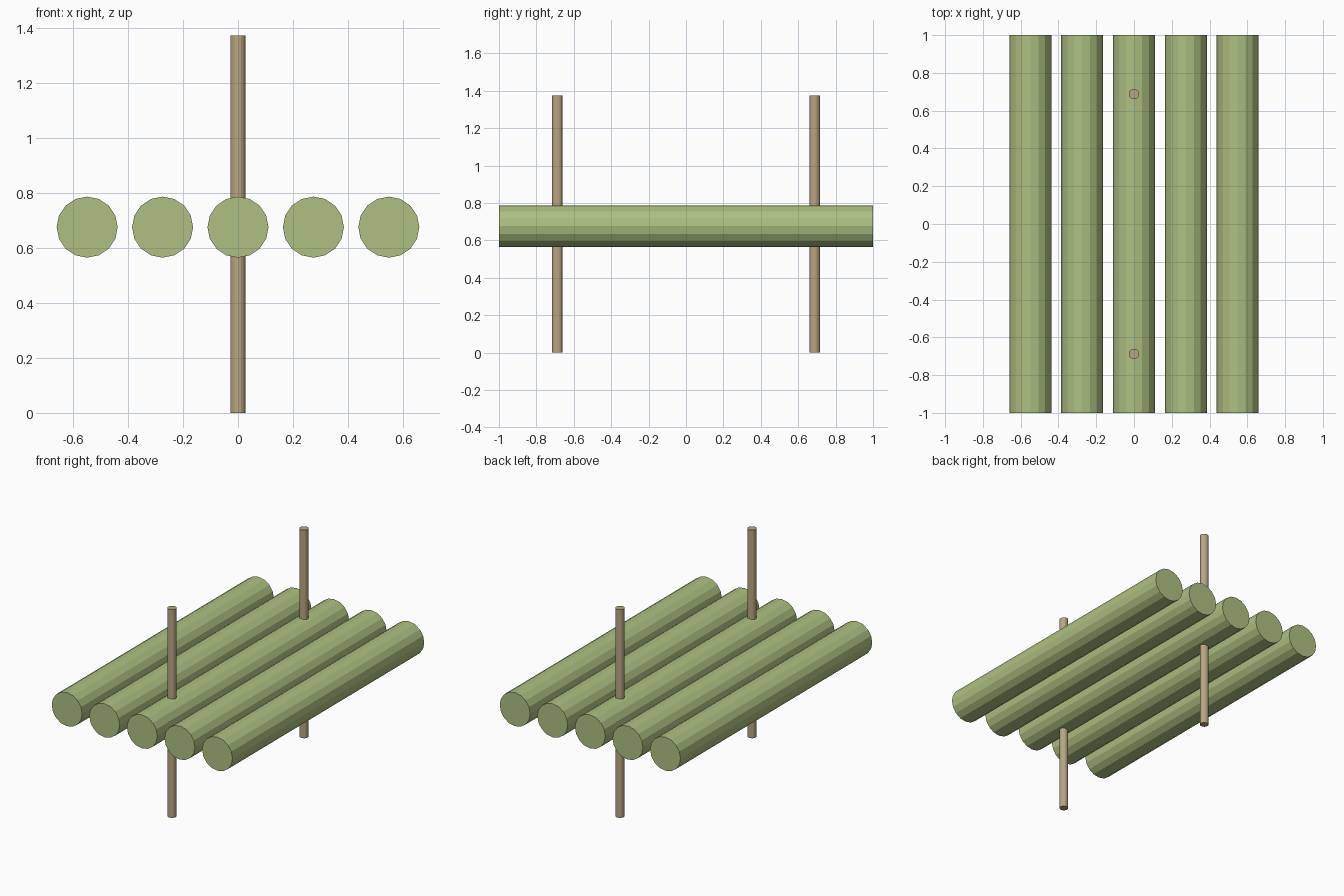
import bpy
from math import pi

if "Cube" in bpy.data.objects:
    bpy.data.objects.remove(bpy.data.objects["Cube"])


def material(name, color):
    mat = bpy.data.materials.new(name)
    mat.diffuse_color = color
    mat.use_nodes = True
    mat.node_tree.nodes["Principled BSDF"].inputs["Base Color"].default_value = mat.diffuse_color
    return mat


def cylinder(name, radius, length, location, mat, rotation=(0, 0, 0)):
    bpy.ops.mesh.primitive_cylinder_add(
        vertices=16, radius=radius, depth=length, location=location, rotation=rotation)
    obj = bpy.context.object
    obj.name = name
    obj.data.materials.append(mat)
    return obj


green = material("log_green", (0.42, 0.53, 0.22, 1))
tan = material("pole_wood", (0.48, 0.38, 0.23, 1))

# Five parallel logs lying front to back
for i in range(5):
    cylinder(f"log_{i + 1}", 0.111, 2.0, ((i - 2) * 0.2745, 0, 0.676), green, (pi / 2, 0, 0))

# Two upright poles passing through the middle log
for name, y in (("front_pole", -0.688), ("back_pole", 0.688)):
    cylinder(name, 0.0275, 1.374, (0, y, 0.687), tan)
